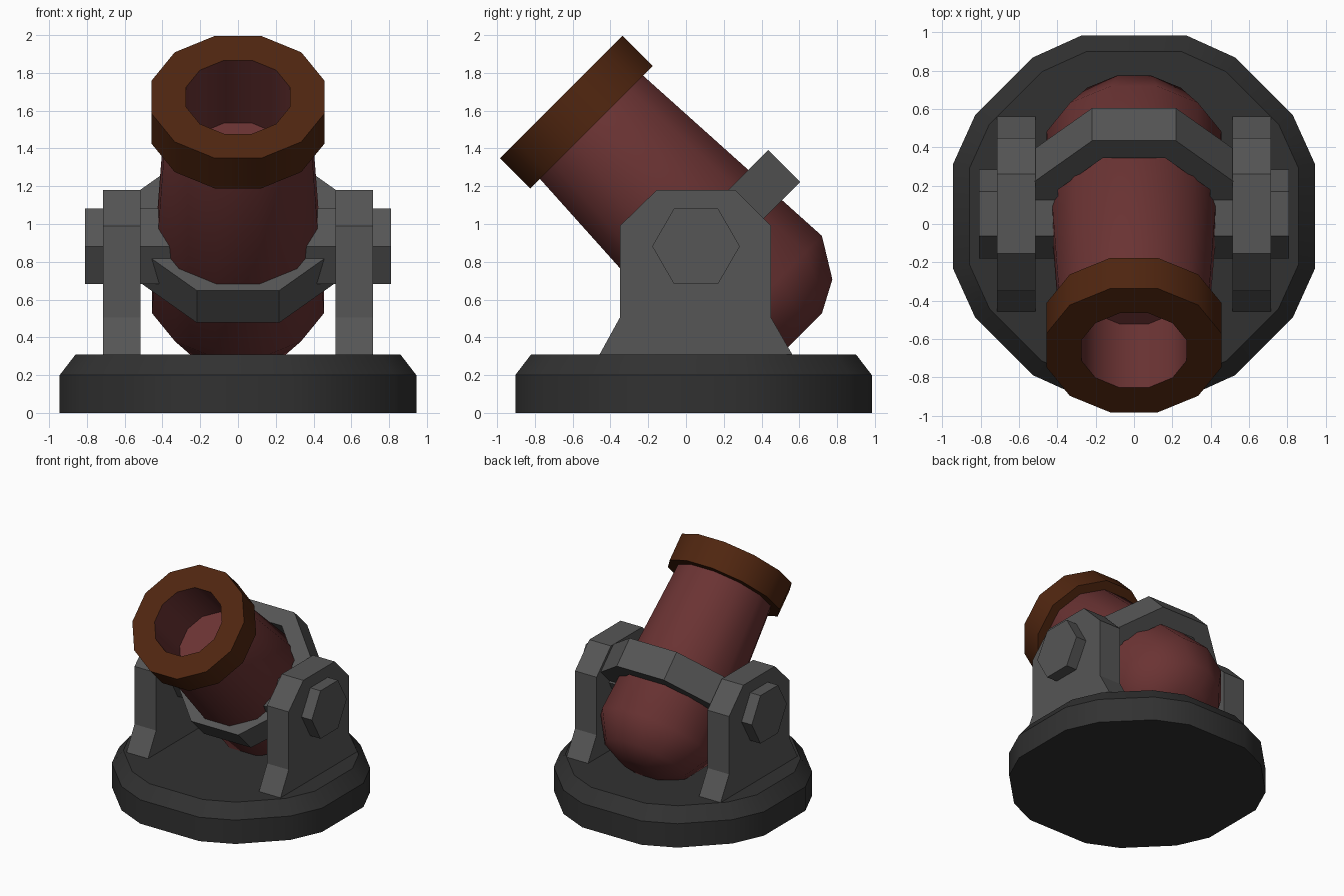
import bpy, bmesh, math
from mathutils import Vector

if "Cube" in bpy.data.objects:
    bpy.data.objects.remove(bpy.data.objects["Cube"])


def material(name, rgb):
    m = bpy.data.materials.new(name)
    m.diffuse_color = (*rgb, 1)
    m.use_nodes = True
    m.node_tree.nodes["Principled BSDF"].inputs["Base Color"].default_value = m.diffuse_color
    return m


RED = material("barrel red", (0.145, 0.033, 0.033))
BROWN = material("muzzle brown", (0.080, 0.019, 0.005))
GREY = material("iron grey", (0.092, 0.092, 0.092))
DARK = material("base dark grey", (0.031, 0.031, 0.031))


def skin(name, rings, mat, smooth=None, close=False):
    """Join equal-length point rings; close=True links last ring to first, else ends are capped."""
    bm = bmesh.new()
    loops = [[bm.verts.new(p) for p in ring] for ring in rings]
    n = len(loops[0])
    pairs = list(zip(loops, loops[1:]))
    if close:
        pairs.append((loops[-1], loops[0]))
    for a, b in pairs:
        for i in range(n):
            j = (i + 1) % n
            bm.faces.new((a[i], a[j], b[j], b[i]))
    if not close:
        bm.faces.new(loops[0])
        bm.faces.new(loops[-1])
    bmesh.ops.recalc_face_normals(bm, faces=bm.faces)
    me = bpy.data.meshes.new(name)
    bm.to_mesh(me)
    bm.free()
    me.materials.append(mat)
    ob = bpy.data.objects.new(name, me)
    bpy.context.collection.objects.link(ob)
    if smooth:
        bpy.ops.object.select_all(action='DESELECT')
        ob.select_set(True)
        bpy.context.view_layer.objects.active = ob
        bpy.ops.object.shade_smooth_by_angle(angle=math.radians(smooth))
    return ob


# Barrel frame: s runs from the muzzle down to the breech, t points up and back
MOUTH = Vector((0, -0.66, 1.672))
S = Vector((0, 1, -1)).normalized()
T = Vector((0, 1, 1)).normalized()


def barrel_ring(s, r, n=12, lift=0):
    angles = [math.tau * (i + 0.5) / n for i in range(n)]
    return [MOUTH + S * s + T * (r * math.cos(a) + lift) + Vector((r * math.sin(a), 0, 0))
            for a in angles]


# Barrel with bore and rounded breech
profile = [(0.47, 0.285), (0, 0.285), (0.2, 0.39), (0.226, 0.40), (1.495, 0.472),
           (1.697, 0.344), (1.785, 0.172)]
skin("barrel", [barrel_ring(s, r) for s, r in profile], RED, smooth=35)

# Muzzle ring
profile = [(0, 0.285), (0, 0.474), (0.226, 0.474), (0.226, 0.38)]
skin("muzzle_ring", [barrel_ring(s, r) for s, r in profile], BROWN, smooth=35, close=True)

# Octagonal collar around the barrel
profile = [(0.972, 0.43), (0.972, 0.57), (1.213, 0.57), (1.213, 0.43)]
skin("collar", [barrel_ring(s, r, 8, 0.05) for s, r in profile], GREY, close=True)

# Hexagonal trunnion bar through both supports
hexagon = [(0.053 + 0.232 * math.cos(i * math.pi / 3), 0.882 + 0.232 * math.sin(i * math.pi / 3))
           for i in range(6)]
skin("trunnion_bar", [[(x, y, z) for y, z in hexagon] for x in (-0.81, 0.81)], GREY)

# Side supports
cheek = [(-0.46, 0.305), (-0.35, 0.505), (-0.35, 0.99), (-0.155, 1.18),
         (0.26, 1.18), (0.45, 0.99), (0.45, 0.505), (0.565, 0.305)]
for side, name in ((-1, "left_support"), (1, "right_support")):
    skin(name, [[(side * x, y, z) for y, z in cheek] for x in (0.515, 0.715)], GREY)

# Round base with chamfered top edge
base_angles = [q * 90 + a for q in range(4) for a in (16.2, 32.5, 57.5, 73.8)]


def base_ring(r, z):
    return [(r * math.cos(math.radians(a)), 0.04 + r * math.sin(math.radians(a)), z)
            for a in base_angles]


skin("base", [base_ring(0.983, 0), base_ring(0.983, 0.2), base_ring(0.895, 0.31)], DARK, smooth=35)
